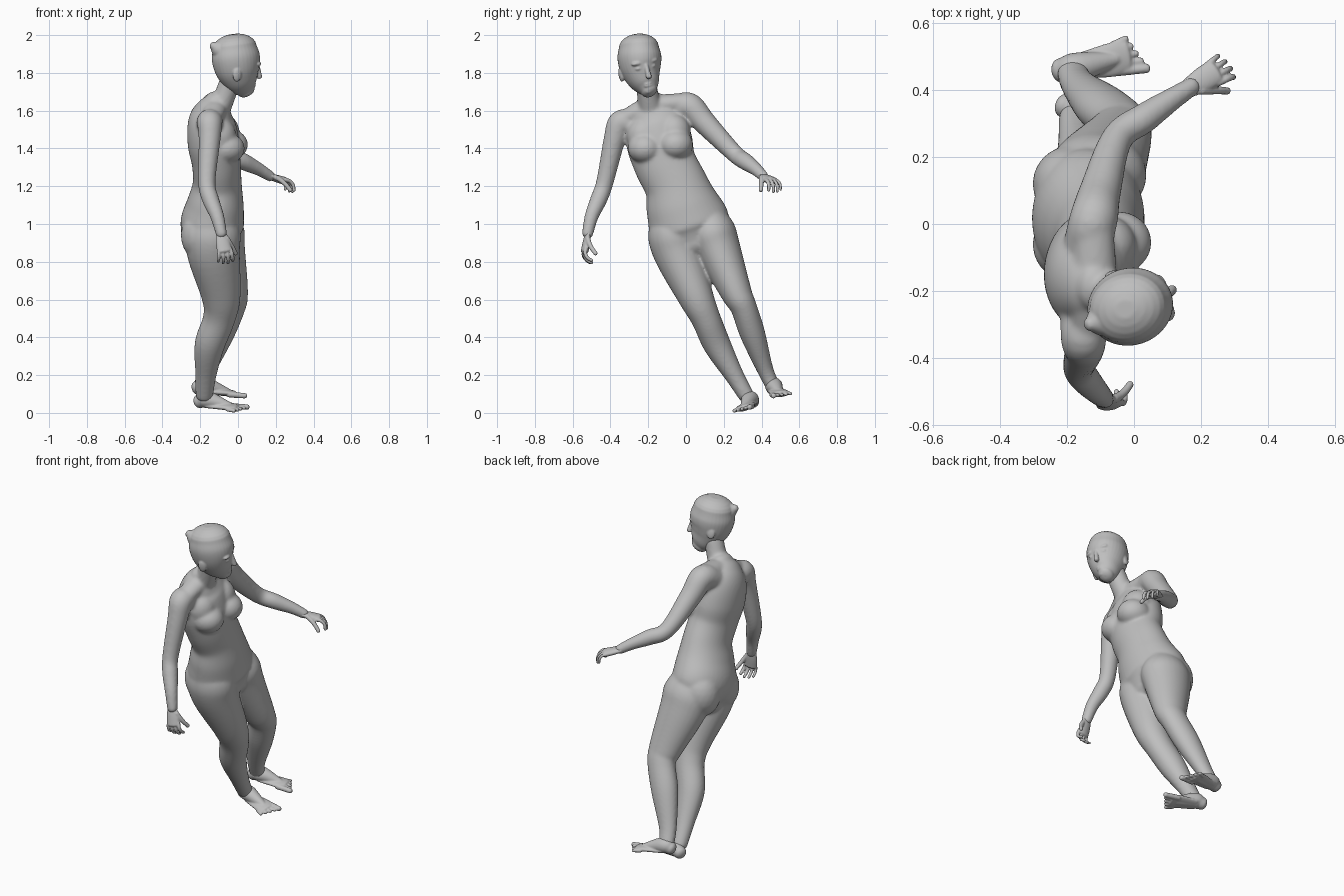
import bpy, bmesh, math
from mathutils import Vector, Matrix

cube = bpy.data.objects.get("Cube")
if cube:
    bpy.data.objects.remove(cube)

shade = 0.52
grey = (shade, shade, shade, 1)
skin = bpy.data.materials.new("plain_grey")
skin.use_nodes = True
skin.diffuse_color = grey
skin.node_tree.nodes["Principled BSDF"].inputs["Base Color"].default_value = grey

forward = Vector((1, 0, 0))
sideways = Vector((0, 1, 0))
upward = Vector((0, 0, 1))


def spline(rows, steps=6):
    """Smooth curve through rows of (x, y, z, radius)."""
    rows = [Vector(row) for row in rows]
    before, after = rows[0] * 2 - rows[1], rows[-1] * 2 - rows[-2]
    rows = [before] + rows + [after]
    curve = []
    for a, b, c, d in zip(rows, rows[1:], rows[2:], rows[3:]):
        for k in range(steps):
            t = k / steps
            slope_in, slope_out = (c - a) / 2, (d - b) / 2
            bend = (c - b) * 3 - slope_in * 2 - slope_out
            twist = (b - c) * 2 + slope_in + slope_out
            curve.append(b + slope_in * t + bend * t * t + twist * t ** 3)
    return curve + [rows[-2]]


def tube(bm, rows, deep=1.0, ref=forward, sides=28):
    """Loft of ellipses with domed ends; deep is depth along ref over width."""
    points = spline(rows)
    last = len(points) - 1
    stations = []
    for i, point in enumerate(points):
        along = points[min(i + 1, last)].xyz - points[max(i - 1, 0)].xyz
        stations.append((point.xyz, along.normalized(), point.w))

    def dome(station, sign):
        center, along, radius = station
        height = sign * radius * min(deep, 1) * 0.7
        angles = [math.pi / 2 * k / 6 for k in range(1, 6)]
        return [(center + along * height * math.sin(angle), along, radius * math.cos(angle))
                for angle in angles]

    stations = dome(stations[0], -1)[::-1] + stations + dome(stations[-1], 1)
    rings = []
    for center, along, radius in stations:
        side = along.cross(ref).normalized()
        front = side.cross(along) * deep
        ring = []
        for k in range(sides):
            angle = math.tau * k / sides
            offset = side * math.cos(angle) + front * math.sin(angle)
            ring.append(bm.verts.new(center + offset * radius))
        rings.append(ring)
    for ring, following in zip(rings, rings[1:]):
        for k in range(sides):
            n = (k + 1) % sides
            bm.faces.new((ring[k], ring[n], following[n], following[k]))
    bm.faces.new(rings[0][::-1])
    bm.faces.new(rings[-1])


def blob(bm, center, size, axes=(forward, sideways, upward)):
    turn = Matrix([axis * length for axis, length in zip(axes, size)]).transposed()
    bmesh.ops.create_icosphere(bm, subdivisions=3, radius=1,
                               matrix=Matrix.Translation(center) @ turn.to_4x4())


def finish(name, bm, voxel, smooth):
    """Fuse the overlapping pieces into one soft skin."""
    bmesh.ops.recalc_face_normals(bm, faces=bm.faces)
    mesh = bpy.data.meshes.new(name)
    bm.to_mesh(mesh)
    bm.free()
    mesh.materials.append(skin)
    body_part = bpy.data.objects.new(name, mesh)
    bpy.context.collection.objects.link(body_part)
    fuse = body_part.modifiers.new("fuse", 'REMESH')
    fuse.mode, fuse.voxel_size, fuse.use_smooth_shade = 'VOXEL', voxel, True
    soften = body_part.modifiers.new("soften", 'SMOOTH')
    soften.factor, soften.iterations = 0.5, smooth


# Torso, leaning sideways
bm = bmesh.new()
tube(bm, [(-.13, .05, .9, .17), (-.137, .02, .99, .215), (-.12, -.02, 1.1, .195), (-.11, -.055, 1.21, .167),
          (-.115, -.11, 1.32, .165), (-.13, -.14, 1.43, .175), (-.14, -.16, 1.54, .16),
          (-.13, -.18, 1.61, .12), (-.115, -.19, 1.66, .07)], deep=.78, sides=40)
# Neck and shoulder line
tube(bm, [(-.115, -.185, 1.6, .075), (-.074, -.2, 1.67, .058), (-.04, -.215, 1.76, .056)])
tube(bm, [(-.14, -.33, 1.555, .045), (-.12, -.19, 1.62, .055), (-.12, 0, 1.645, .05)], deep=1.2)
# Chest
for x, y, z in ((-.045, -.055, 1.42), (-.062, -.215, 1.4)):
    blob(bm, (x, y, z), (.098, .093, .083))
    blob(bm, (x - .035, y - .01, z + .065), (.088, .09, .1))
# Seat
for y, z in ((.12, .965), (-.06, .94)):
    blob(bm, (-.185, y, z), (.118, .115, .14))
# Left and right arms
tube(bm, [(-.14, -.06, 1.6, .07), (-.12, .015, 1.625, .072), (-.1, .1, 1.535, .062), (-.05, .255, 1.375, .047),
          (.03, .315, 1.33, .045), (.11, .37, 1.29, .035), (.175, .412, 1.25, .028)])
tube(bm, [(-.15, -.28, 1.53, .07), (-.15, -.345, 1.535, .068), (-.15, -.378, 1.45, .058), (-.165, -.43, 1.22, .046),
          (-.145, -.462, 1.13, .045), (-.11, -.5, 1.04, .037), (-.087, -.522, .945, .03)])
# Right and left legs
tube(bm, [(-.125, -.1, 1.08, .075), (-.13, -.075, .97, .128), (-.13, -.045, .85, .128), (-.09, .05, .62, .095),
          (-.1, .105, .5, .078), (-.15, .165, .36, .073), (-.17, .255, .2, .051), (-.178, .32, .09, .042)],
     deep=1.1)
tube(bm, [(-.12, .1, 1.09, .075), (-.115, .135, .97, .122), (-.1, .175, .86, .116), (-.045, .265, .64, .083),
          (-.045, .305, .56, .07), (-.1, .352, .42, .067), (-.165, .415, .24, .045), (-.185, .455, .15, .038)],
     deep=1.2)
finish("body", bm, .008, 12)

# Head, turned a little to its left
bm = bmesh.new()
face = Vector((.95, .3, 0)).normalized()
left = Vector((-.3, .95, .19)).normalized()
crown = face.cross(left)
head_axes = (face, left, crown)
origin = Vector((0, -.242, 1.83))


def on_head(ahead, beside, above):
    return origin + face * ahead + left * beside + crown * above


tube(bm, [(-.018, -.25, 1.934, .105), (-.012, -.247, 1.885, .115), (-.004, -.24, 1.83, .109),
          (.01, -.226, 1.78, .092), (.028, -.207, 1.735, .068), (.043, -.195, 1.706, .043)],
     deep=1.12, ref=face, sides=36)
tube(bm, [(-.04, -.26, 1.91, .09), (-.1, -.287, 1.928, .054), (-.134, -.3, 1.945, .02)], ref=upward)
# Nose
tube(bm, [(*on_head(.107, 0, .012), .011), (*on_head(.122, 0, -.052), .015)], ref=face)
# Brows, eyes and ears
for side in (-1, 1):
    blob(bm, on_head(.09, side * .04, .028), (.022, .034, .014), head_axes)
    blob(bm, on_head(.091, side * .038, 0), (.016, .02, .011), head_axes)
    blob(bm, on_head(-.035, side * .102, -.022), (.024, .012, .038), head_axes)
# Lips and chin
for height in (-.087, -.099):
    blob(bm, on_head(.088, 0, height), (.015, .026, .008), head_axes)
blob(bm, on_head(.075, 0, -.125), (.02, .026, .02), head_axes)
finish("head", bm, .0045, 5)


def frame(along, normal):
    """Axes along, across and out of a hand or foot."""
    along = Vector(along).normalized()
    across = along.cross(Vector(normal)).normalized()
    return along, across, across.cross(along)


def hand(name, wrist, direction, back, thumb):
    """Palm, curled fingers and thumb; thumb is its side, plus or minus one."""
    bm = bmesh.new()
    along, across, out = frame(direction, back)
    across = across * thumb
    wrist = Vector(wrist)
    tube(bm, [(*(wrist + along * reach), width) for reach, width in ((-.02, .028), (.03, .037), (.08, .04))],
         deep=.5, ref=out)

    def digit(base, heading, length, radius, curl):
        """Four joints, each turned further towards the palm."""
        place, rows = base, []
        for joint in range(4):
            rows.append((*place, radius * (1 - joint * .07)))
            angle = curl * joint
            place = place + (heading * math.cos(angle) - out * math.sin(angle)) * length / 3
        tube(bm, rows, ref=across, sides=12)

    for k, length in enumerate((.085, .095, .09, .075)):
        spread = .032 - k * .021
        digit(wrist + along * .07 + across * spread, (along + across * spread * 4).normalized(),
              length, .011 - k * .0006, .6)
    digit(wrist + along * .015 + across * .025, (along + across * .5 - out * .4).normalized(), .1, .014, .2)
    finish(name, bm, .004, 2)


hand("left_hand", (.175, .412, 1.25), (.72, .44, -.22), (.1, .1, 1), 1)
hand("right_hand", (-.087, -.522, .935), (.2, -.18, -1), (.15, -1, .1), -1)


def foot(name, heel, direction, top, big_side):
    """Heel, instep and ball, then toes; big_side is the side of the large toe."""
    bm = bmesh.new()
    along, across, out = frame(direction, top)
    across = across * big_side
    heel = Vector(heel)

    def spot(reach, beside, height, radius):
        return (*(heel + along * reach + across * beside + out * height), radius)

    tube(bm, [spot(.03, 0, .037, .036), spot(.08, 0, .05, .045), spot(.2, 0, .022, .022)], ref=out)
    tube(bm, [spot(.08, 0, .02, .038), spot(.18, 0, .022, .051), spot(.235, 0, .016, .05)], deep=.35, ref=out)
    for k in range(5):
        beside = .037 - k * .02
        radius = .011 if k else .016
        reach = .287 - k * .011
        tube(bm, [spot(.2, beside, .015, radius), spot(reach, beside * 1.25, .013, radius * .9)],
             ref=out, sides=12)
    finish(name, bm, .005, 2)


foot("right_foot", (-.238, .37, .027), (.28, -.075, -.02), (0, -.25, 1), -1)
foot("left_foot", (-.252, .455, .097), (.28, .055, -.015), (0, -.1, 1), 1)
